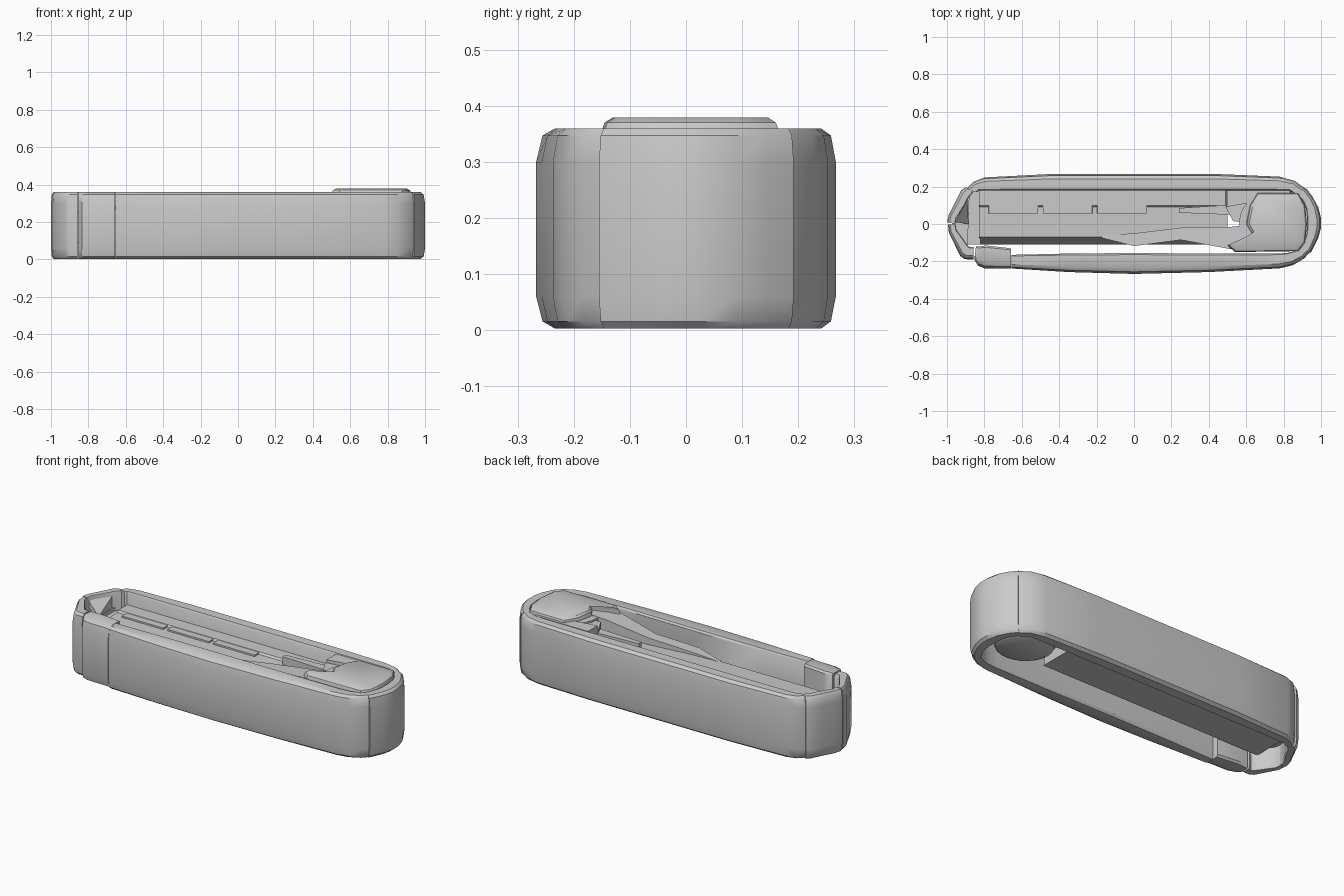
import bpy, bmesh, math


def finish(name, bm, angle=35):
    bmesh.ops.recalc_face_normals(bm, faces=bm.faces)
    me = bpy.data.meshes.new(name)
    bm.to_mesh(me)
    bm.free()
    ob = bpy.data.objects.new(name, me)
    bpy.context.collection.objects.link(ob)
    bpy.ops.object.select_all(action='DESELECT')
    bpy.context.view_layer.objects.active = ob
    ob.select_set(True)
    bpy.ops.object.shade_smooth_by_angle(angle=math.radians(angle))
    return ob


def skin(name, rings):
    bm = bmesh.new()
    vs = [[bm.verts.new(p) for p in r] for r in rings]
    n = len(vs[0])
    for a, b in zip(vs, vs[1:]):
        for i in range(n):
            bm.faces.new((a[i], a[(i + 1) % n], b[(i + 1) % n], b[i]))
    bm.faces.new(vs[0])
    bm.faces.new(vs[-1][::-1])
    return finish(name, bm)


# rounded wall section: (share of the way from outer to inner edge, height)
SECTION = [(.30, .003), (.10, .016), (0, .06), (0, .30), (.10, .347), (.30, .36),
           (.92, .36), (1, .35), (1, .015), (.92, .003)]


def wall(name, stations):
    """Each station is (outer x, outer y, inner x, inner y)."""
    return skin(name, [[(ox + (ix - ox) * t, oy + (iy - oy) * t, z) for t, z in SECTION]
                       for ox, oy, ix, iy in stations])


def prism(name, pts, z0, z1, inset=0.0):
    """Upright block; its top outline shrinks towards the centre by inset."""
    cx = sum(p[0] for p in pts) / len(pts)
    cy = sum(p[1] for p in pts) / len(pts)
    top = [(cx + (x - cx) * (1 - inset), cy + (y - cy) * (1 - inset), z1) for x, y in pts]
    return skin(name, [[(x, y, z0) for x, y in pts], top])


# long outer walls
wall("back_wall", [(-.90, .185, -.84, .17), (-.86, .225, -.83, .18), (-.80, .249, -.78, .18),
                   (-.45, .267, -.45, .18), (.45, .267, .45, .18), (.78, .253, .76, .18),
                   (.86, .23, .83, .18), (.915, .19, .875, .15)])
wall("front_wall", [(-.655, -.238, -.655, -.165), (-.35, -.257, -.35, -.158),
                    (0, -.267, 0, -.155), (.4, -.257, .4, -.158), (.78, -.237, .76, -.158),
                    (.85, -.22, .82, -.155), (.91, -.185, .87, -.14), (.944, -.145, .90, -.12)])

# end caps and clip
wall("clip_block", [(-.854, -.19, -.845, -.12), (-.835, -.222, -.83, -.12),
                    (-.80, -.237, -.79, -.115), (-.657, -.239, -.657, -.13)])
wall("left_cap_back", [(-1.0, .01, -.955, 0), (-.99, .05, -.95, .03), (-.95, .13, -.905, .10),
                       (-.925, .18, -.885, .14), (-.90, .197, -.86, .17)])
wall("left_cap_front", [(-.995, -.003, -.955, 0), (-.99, -.045, -.95, -.03),
                        (-.93, -.17, -.885, -.12), (-.905, -.188, -.87, -.125),
                        (-.857, -.19, -.857, -.12)])
wall("right_cap", [(.945, -.155, .89, -.125), (.958, -.13, .905, -.10), (.985, -.075, .92, -.06),
                   (1.0, -.02, .925, -.02), (1.0, .03, .925, .03), (.985, .09, .92, .08),
                   (.955, .145, .905, .12), (.92, .192, .87, .16)])

# inner core with sloped front side
skin("inner_core", [[(x, -.11, .09), (x, -.07, .27), (x, .09, .275), (x, .10, .285),
                     (x, .182, .285), (x, .182, .09)] for x in (-.83, -.2, .5)])

# sloped web closing the left end, with a tilted triangular fin
prism("core_end", [(-.90, -.11), (-.82, -.11), (-.82, .18), (-.86, .18), (-.90, .14)], .09, .25)
prism("left_web", [(-.97, 0), (-.89, -.13), (-.88, .15)], .12, .27)
skin("left_fin", [[(-.955, .01, .34), (-.89, .135, .34), (-.885, 0, .27)],
                  [(-.955, .01, .30), (-.89, .135, .25), (-.885, 0, .24)]])

# shallow pads on the core
for i, x in enumerate((-.78, -.49, -.20)):
    prism(f"core_pad_{i + 1}", [(x, .055), (x + .27, .055), (x + .27, .10), (x, .10)],
          .25, .283, .03)

# folded blade, tapering away from the pivot
skin("blade_arm", [[(x, y0, z0), (x, y1, z0), (x, y1, z1), (x, y0, z1)] for x, y0, y1, z0, z1 in
                   ((-.17, -.075, -.06, .2, .27), (0, -.118, -.05, .16, .285),
                    (.25, -.085, -.02, .15, .31), (.52, -.135, -.015, .15, .345),
                    (.66, -.14, .0, .15, .36))])
prism("upper_arm", [(.24, .06), (.5, .05), (.62, .05), (.62, .09), (.48, .10), (.24, .085)],
      .25, .32)
prism("arm_joint", [(.49, .09), (.53, .015), (.66, .01), (.66, .14), (.52, .10)], .2, .34)

# pivot post with its rounded underside
def ring(r, z):
    return [(.725 + r * 1.05 * math.cos(a), .01 + r * math.sin(a), z)
            for a in (2 * math.pi * i / 24 for i in range(24))]


skin("pivot_post", [ring(.12, .05), ring(.145, .065), ring(.155, .09), ring(.155, .35)])

# broad raised cap plate over the pivot
cap = [(.50, -.115), (.54, -.15), (.88, -.145), (.915, -.10), (.925, 0), (.915, .10),
       (.88, .165), (.66, .165), (.62, .10), (.60, .0), (.63, -.05), (.56, -.09)]
skin("pivot_cap", [[(.73 + (x - .73) * s, .01 + (y - .01) * s, z) for x, y in cap]
                   for s, z in ((1, .31), (1, .357), (.97, .370), (.88, .379))])
prism("head_fin", [(.49, .09), (.85, .15), (.84, .18), (.49, .18)], .28, .358, .04)
